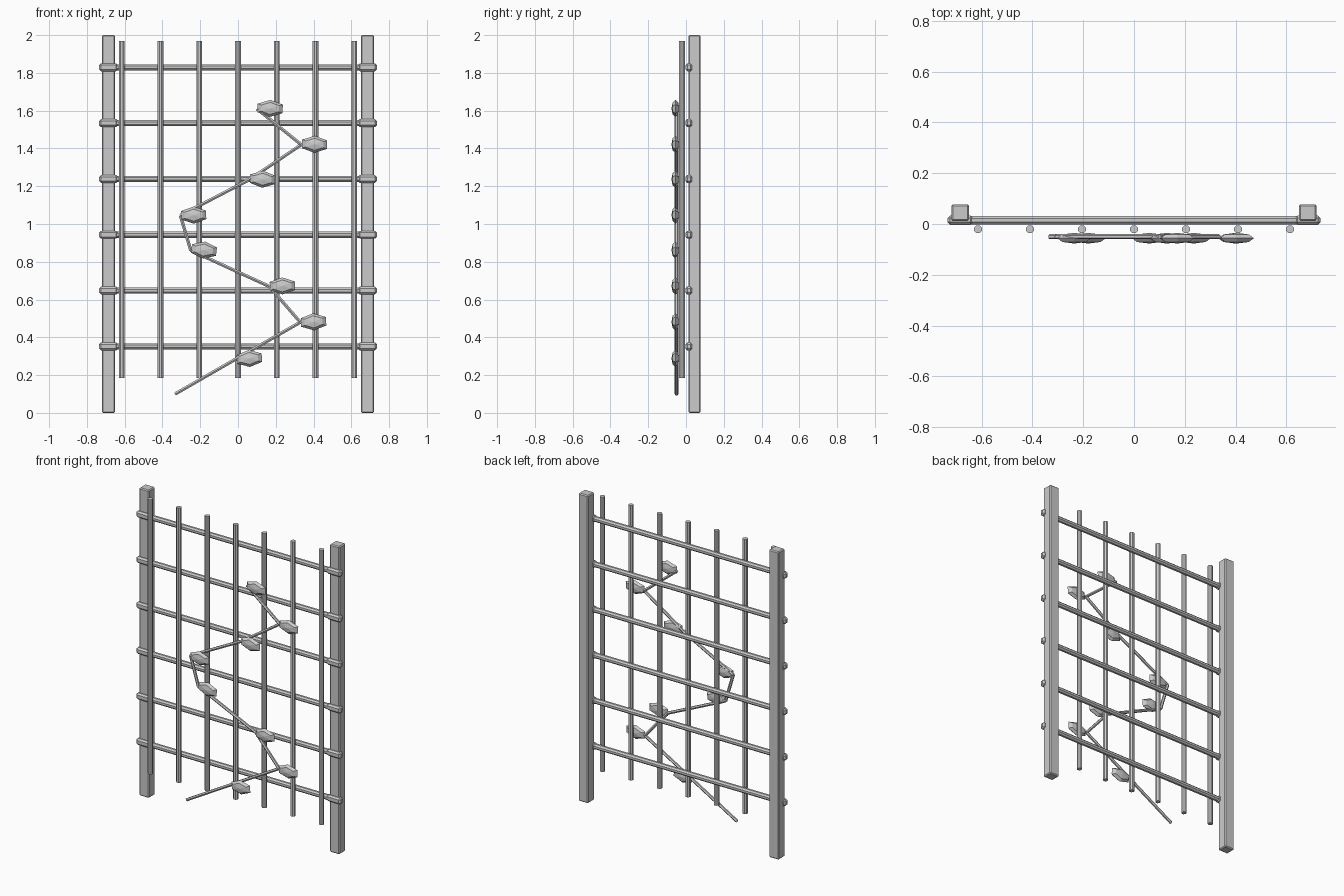
import bpy, bmesh, math
from mathutils import Matrix, Vector

if "Cube" in bpy.data.objects:
    bpy.data.objects.remove(bpy.data.objects["Cube"])


def finish(bm, name):
    mesh = bpy.data.meshes.new(name)
    bm.to_mesh(mesh)
    bm.free()
    obj = bpy.data.objects.new(name, mesh)
    bpy.context.collection.objects.link(obj)
    return obj


def box(name, centre, size, bevel):
    bm = bmesh.new()
    bmesh.ops.create_cube(bm, size=1, matrix=Matrix.LocRotScale(centre, None, size))
    bmesh.ops.bevel(bm, geom=bm.edges[:], offset=bevel, segments=1,
                    affect='EDGES', profile=0.5)
    return finish(bm, name)


def rod(name, a, b, radius, sides):
    a, b = Vector(a), Vector(b)
    d = b - a
    bm = bmesh.new()
    m = (Matrix.Translation((a + b) / 2) @ d.to_track_quat('Z', 'Y').to_matrix().to_4x4()
         @ Matrix.Rotation(math.pi / sides, 4, 'Z'))
    bmesh.ops.create_cone(bm, cap_ends=True, segments=sides, radius1=radius,
                          radius2=radius, depth=d.length, matrix=m)
    return finish(bm, name)


def leaf(name, centre, tilt):
    bm = bmesh.new()
    m = (Matrix.Translation(centre) @ Matrix.Rotation(math.radians(-tilt), 4, 'Y')
         @ Matrix.Diagonal((0.077, 0.021, 0.045, 1)) @ Matrix.Rotation(math.pi / 2, 4, 'X'))
    bmesh.ops.create_uvsphere(bm, u_segments=6, v_segments=4, radius=1, matrix=m)
    return finish(bm, name)


# Side posts
for x in (-0.685, 0.685):
    box("post", (x, 0.045, 1.0), (0.07, 0.065, 2.0), 0.006)

# Horizontal rails with a thicker joint at each post
for i in range(6):
    z = 0.352 + 0.2955 * i
    rod("rail", (-0.72, 0.015, z), (0.72, 0.015, z), 0.0175, 8)
    for x in (-0.685, 0.685):
        box("rail_joint", (x, 0.015, z), (0.1, 0.036, 0.042), 0.01)

# Vertical slats
for i in range(-3, 4):
    x = 0.205 * i
    rod("slat", (x, -0.021, 0.185), (x, -0.021, 1.97), 0.0165, 8)

# Climbing vine, with one leaf at every bend
bends = [(-0.333, 0.10), (-0.01, 0.286), (0.33, 0.48), (0.165, 0.67), (-0.25, 0.86),
         (-0.305, 1.045), (0.06, 1.235), (0.335, 1.42), (0.10, 1.61)]
tilts = [4, 3, 1, -7, 1, -3, -2, -2]
for (x0, z0), (x1, z1) in zip(bends, bends[1:]):
    rod("vine_stem", (x0, -0.05, z0), (x1, -0.05, z1), 0.01, 6)
for (x, z), tilt in zip(bends[1:], tilts):
    leaf("leaf", (x + 0.07, -0.056, z + 0.002), tilt)
